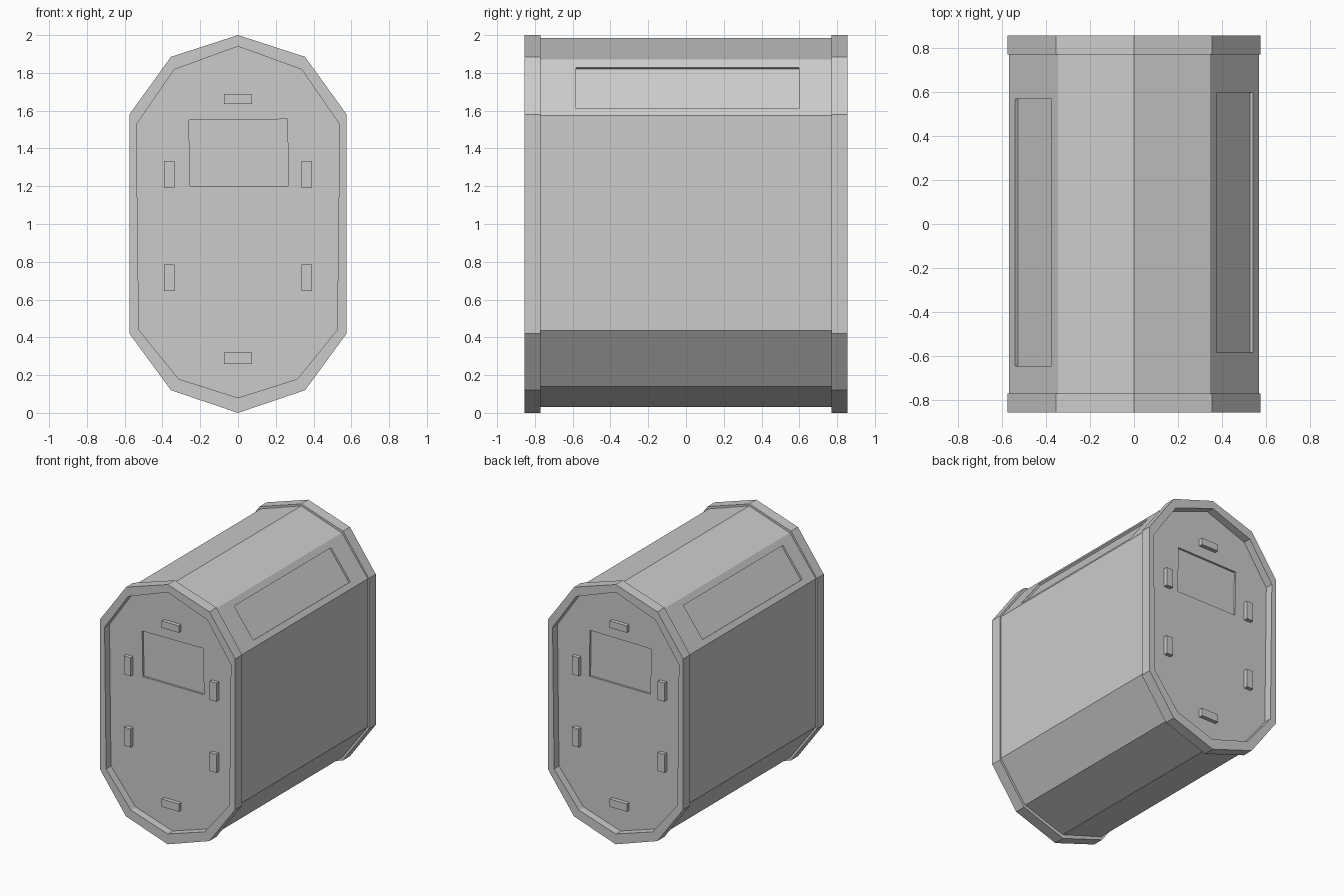
import bpy, bmesh
from mathutils import Matrix, Vector

if "Cube" in bpy.data.objects:
    bpy.data.objects.remove(bpy.data.objects["Cube"])

OUTER = [(0, 2), (.355, 1.885), (.575, 1.58), (.575, .42), (.355, .12), (0, 0)]
BODY = [(0, 1.985), (.345, 1.87), (.566, 1.575), (.566, .435), (.345, .14), (0, .03)]
INNER = [(0, 1.94), (.337, 1.818), (.538, 1.527), (.525, .44), (.315, .18), (0, .08)]
END, RIM_BACK, PLATE = .855, .77, .795


def full(half):
    return half + [(-x, z) for x, z in reversed(half[1:-1])]


def finish(name, bm):
    bmesh.ops.recalc_face_normals(bm, faces=bm.faces)
    me = bpy.data.meshes.new(name)
    bm.to_mesh(me)
    bm.free()
    ob = bpy.data.objects.new(name, me)
    bpy.context.collection.objects.link(ob)
    return ob


def prism(name, pts, y0, y1):
    bm = bmesh.new()
    a = [bm.verts.new((x, y0, z)) for x, z in pts]
    b = [bm.verts.new((x, y1, z)) for x, z in pts]
    n = len(pts)
    bm.faces.new(a)
    bm.faces.new(b[::-1])
    for i in range(n):
        j = (i + 1) % n
        bm.faces.new((a[i], a[j], b[j], b[i]))
    return finish(name, bm)


def frame(name, outer, inner, y0, y1):
    bm = bmesh.new()
    loops = [[bm.verts.new((x, y, z)) for x, z in pts]
             for pts, y in ((outer, y0), (outer, y1), (inner, y1), (inner, y0))]
    n = len(outer)
    for k in range(4):
        p, q = loops[k], loops[(k + 1) % 4]
        for i in range(n):
            j = (i + 1) % n
            bm.faces.new((p[i], p[j], q[j], q[i]))
    return finish(name, bm)


def box(name, matrix):
    bm = bmesh.new()
    bmesh.ops.create_cube(bm, size=1, matrix=matrix)
    return finish(name, bm)


def cut(target, cutter):
    cutter.hide_render = True
    mod = target.modifiers.new("recess", 'BOOLEAN')
    mod.operation = 'DIFFERENCE'
    mod.solver = 'EXACT'
    mod.object = cutter
    bpy.context.view_layer.objects.active = target
    bpy.ops.object.modifier_apply(modifier=mod.name)
    bpy.data.objects.remove(cutter, do_unlink=True)


# Main capsule body
body = prism("body", full(BODY), -PLATE, PLATE)

# Shallow window recesses in both end plates
window = [(-.26, 1.55), (.262, 1.555), (.266, 1.2), (-.254, 1.2)]
for s in (-1, 1):
    cut(body, prism("end_window_cutter", window, s * (PLATE - .015), s * (PLATE + .05)))

# Long window recesses on the upper slanted sides
for s, y0, y1 in ((1, -.582, .597), (-1, -.645, .567)):
    top = Vector((s * BODY[1][0], 0, BODY[1][1]))
    low = Vector((s * BODY[2][0], 0, BODY[2][1]))
    slope = low - top
    mid = top + slope * .507
    along = slope.normalized()
    normal = Vector((-along.z * s, 0, along.x * s))
    rot = Matrix((along, Vector((0, 1, 0)), normal)).transposed().to_4x4()
    mid.y = (y0 + y1) / 2
    cut(body, box("side_window_cutter", Matrix.Translation(mid) @ rot
                  @ Matrix.Diagonal((slope.length * .74, y1 - y0, .03, 1))))

# End rims and raised latch blocks
latches = [(0, 1.663, .146, .053), (0, .289, .146, .06)]
latches += [(s * .365, z, .056, .142) for s in (-1, 1) for z in (1.263, .715)]
for s, side in ((-1, "front"), (1, "back")):
    frame(side + "_rim", full(OUTER), full(INNER), s * RIM_BACK, s * END)
    for x, z, w, h in latches:
        box(side + "_latch", Matrix.Translation((x, s * (PLATE + .01), z))
            @ Matrix.Diagonal((w, .04, h, 1)))
